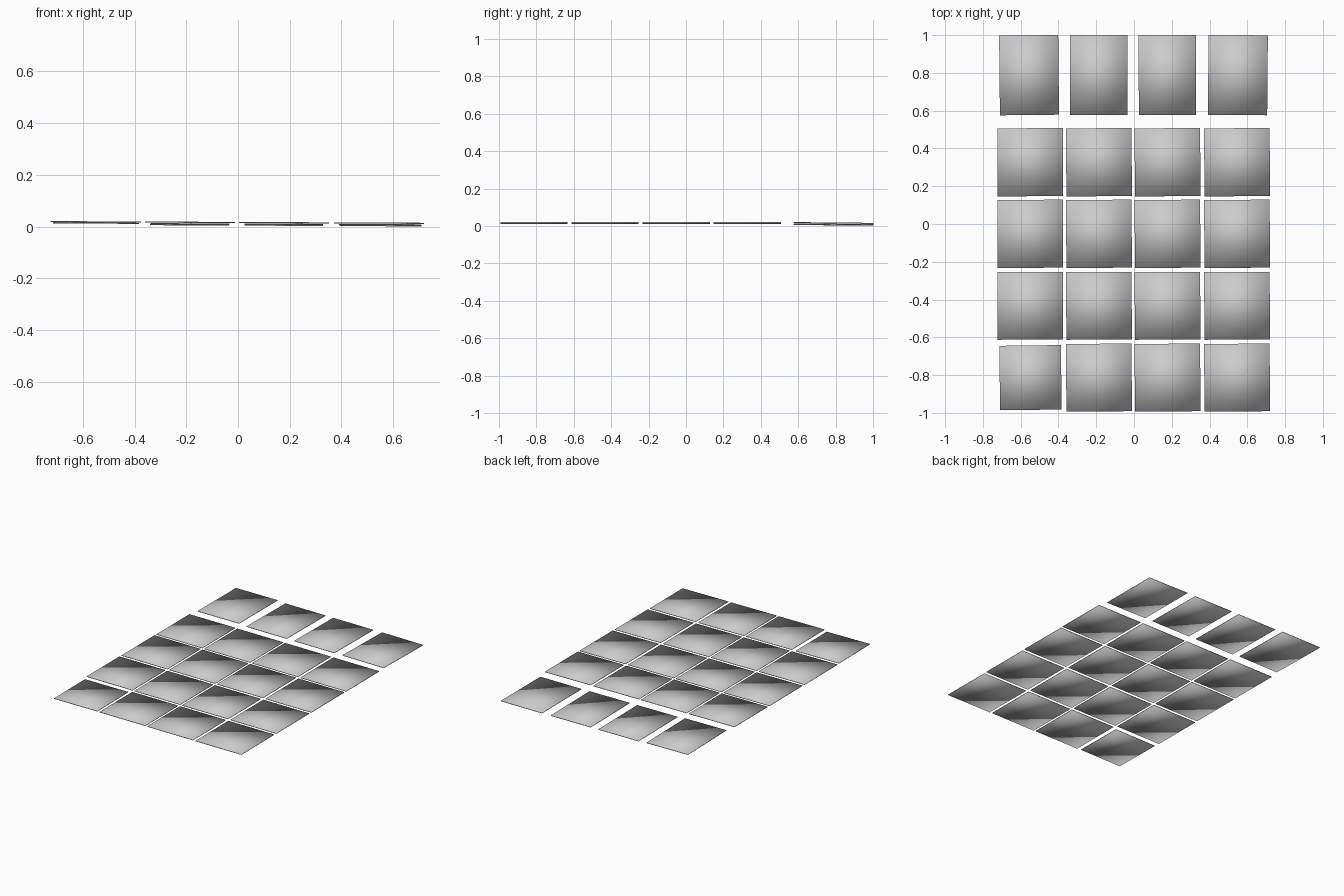
import bpy
from math import radians
from mathutils import Matrix, Vector

if "Cube" in bpy.data.objects:
    bpy.data.objects.remove(bpy.data.objects["Cube"])

THICK = 0.004


def height(x, y, low):
    # The sheet of tiles drops gently towards +x; the back row also dips towards +y
    z = 0.0165 - 0.0045 * x
    if low:
        z -= 0.005
    if y > 0.5:
        z -= 0.003 + 0.010 * (y - 0.787)
    return z


def tile(name, x0, x1, y0, y1, spin, low=False):
    """Thin slab with shared, smoothed corners."""
    c = Vector(((x0 + x1) / 2, (y0 + y1) / 2, 0))
    hx, hy = (x1 - x0) / 2, (y1 - y0) / 2
    rot = Matrix.Rotation(radians(spin), 3, 'Z')
    verts = []
    for dz in (-THICK / 2, THICK / 2):
        for sx, sy in ((-1, -1), (1, -1), (1, 1), (-1, 1)):
            p = c + rot @ Vector((sx * hx, sy * hy, 0))
            p.z = height(p.x, c.y + sy * hy, low) + dz
            verts.append(p)
    faces = [(3, 2, 1, 0), (4, 5, 6, 7)]
    faces += [(i, (i + 1) % 4, (i + 1) % 4 + 4, i + 4) for i in range(4)]
    me = bpy.data.meshes.new(name)
    me.from_pydata(verts, [], faces)
    me.polygons.foreach_set("use_smooth", [True] * len(faces))
    ob = bpy.data.objects.new(name, me)
    bpy.context.collection.objects.link(ob)


# Regular tiles: four rows of four, front-left one is smaller and lower
columns = [(-0.723, -0.376), (-0.359, -0.012), (0.004, 0.351), (0.372, 0.719)]
rows = [(-0.992, -0.634), (-0.612, -0.254), (-0.232, 0.128), (0.147, 0.507)]
for r, (y0, y1) in enumerate(rows):
    for c, (x0, x1) in enumerate(columns):
        if r == 0 and c == 0:
            tile("small_corner_tile", -0.711, -0.385, -0.984, -0.643, 0.7, True)
        else:
            tile(f"tile_{r}_{c}", x0, x1, y0, y1, 0.3)

# Back row: narrower, longer tiles
back = [(-0.712, -0.399), (-0.339, -0.034), (0.025, 0.329), (0.393, 0.707)]
for c, (x0, x1) in enumerate(back):
    spin = 0.6 if c == 0 else (-0.5 if c == 3 else 0.1)
    tile(f"back_tile_{c}", x0, x1, 0.577, 1.0, spin, c > 0)
